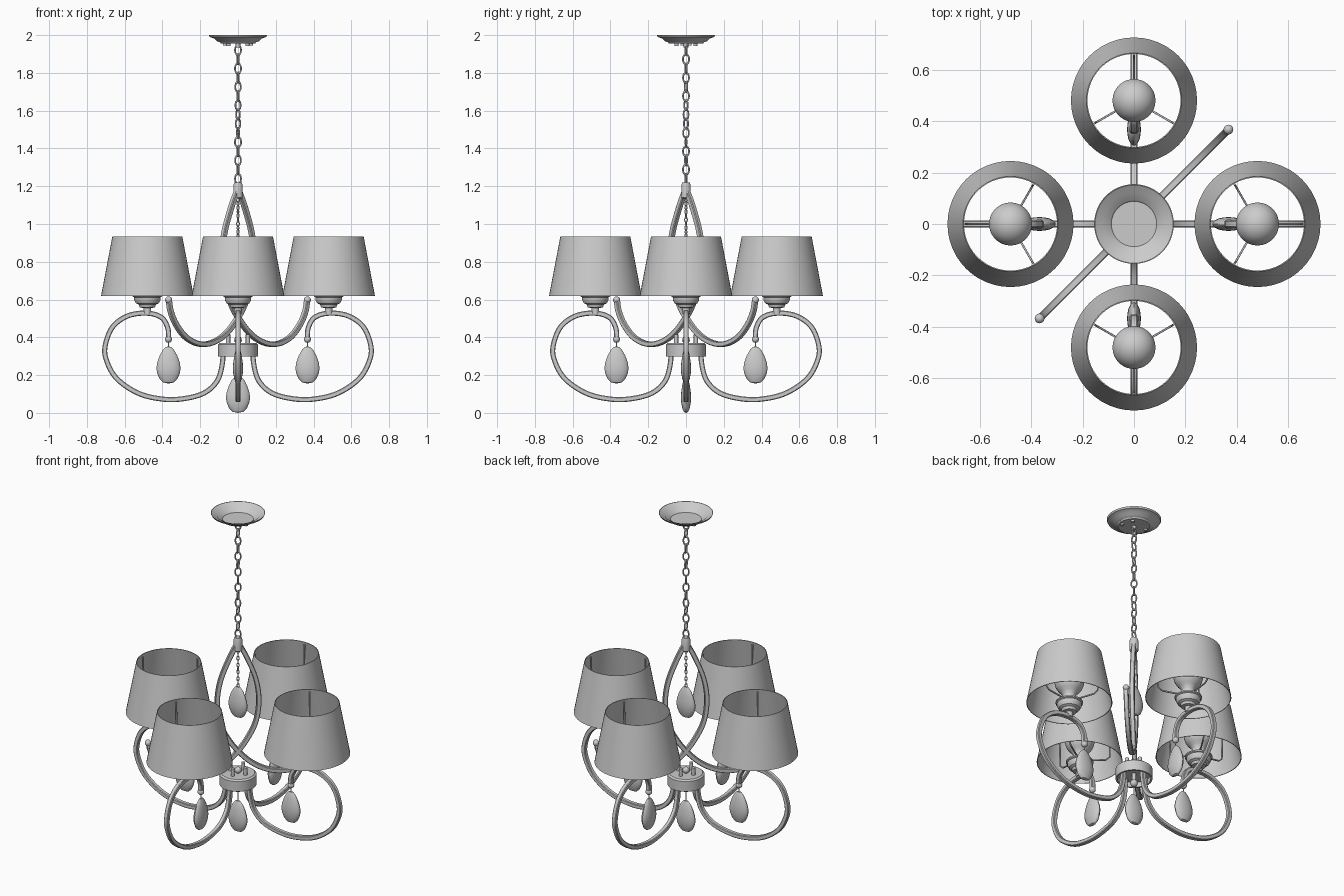
import bpy, bmesh, math, random
from mathutils import Vector, Matrix

if "Cube" in bpy.data.objects:
    bpy.data.objects.remove(bpy.data.objects["Cube"])

random.seed(4)


def finish(name, verts, faces, angle=35):
    me = bpy.data.meshes.new(name)
    me.from_pydata([tuple(v) for v in verts], [], faces)
    bm = bmesh.new()
    bm.from_mesh(me)
    bmesh.ops.remove_doubles(bm, verts=bm.verts, dist=1e-5)
    bmesh.ops.recalc_face_normals(bm, faces=bm.faces)
    bm.to_mesh(me)
    bm.free()
    ob = bpy.data.objects.new(name, me)
    bpy.context.collection.objects.link(ob)
    bpy.ops.object.select_all(action='DESELECT')
    ob.select_set(True)
    bpy.context.view_layer.objects.active = ob
    bpy.ops.object.shade_smooth_by_angle(angle=math.radians(angle))
    return ob


def lathe(name, prof, x=0, y=0, n=32, sx=1, sy=1, rot=0, closed=False):
    """Revolve an (r, z) profile; sx/sy flatten it, rot turns it about z."""
    R = Matrix.Rotation(rot, 3, 'Z')
    verts, faces = [], []
    for r, z in prof:
        for k in range(n):
            a = 2 * math.pi * k / n
            verts.append(R @ Vector((r * math.cos(a) * sx, r * math.sin(a) * sy, z)) + Vector((x, y, 0)))
    m = len(prof)
    for i in range(m if closed else m - 1):
        j = (i + 1) % m
        for k in range(n):
            l = (k + 1) % n
            faces.append((i * n + k, i * n + l, j * n + l, j * n + k))
    return finish(name, verts, faces)


def smooth_path(pts, steps=6):
    p = [Vector(q) for q in pts]
    p = [2 * p[0] - p[1]] + p + [2 * p[-1] - p[-2]]
    out = []
    for i in range(1, len(p) - 2):
        a, b, c, d = p[i - 1:i + 3]
        for s in range(steps):
            t = s / steps
            out.append(0.5 * (2 * b + (c - a) * t + (2 * a - 5 * b + 4 * c - d) * t * t
                              + (3 * b - a - 3 * c + d) * t ** 3))
    return out + [p[-2]]


def sweep(name, path, ang, half, bevel=0.3):
    """Sweep a bevelled square bar along an (r, z) path standing in the plane at angle ang."""
    u = Vector((math.cos(ang), math.sin(ang), 0))
    nrm = Vector((-math.sin(ang), math.cos(ang), 0))
    c = 1 - bevel
    sec = [(1, -c), (1, c), (c, 1), (-c, 1), (-1, c), (-1, -c), (-c, -1), (c, -1)]
    verts, faces = [], []
    for i, p in enumerate(path):
        t = (path[min(i + 1, len(path) - 1)] - path[max(i - 1, 0)]).normalized()
        side = u * -t.y + Vector((0, 0, t.x))
        for a, b in sec:
            verts.append(u * p.x + Vector((0, 0, p.y)) + (side * a + nrm * b) * half)
    for i in range(len(path) - 1):
        for k in range(8):
            l = (k + 1) % 8
            faces.append((i * 8 + k, i * 8 + l, i * 8 + 8 + l, i * 8 + 8 + k))
    faces += [tuple(range(8)), tuple(range(len(verts) - 8, len(verts)))]
    return finish(name, verts, faces)


def ball(name, x, y, z, r, n=16):
    prof = [(r * math.sin(math.pi * i / 10), z - r * math.cos(math.pi * i / 10)) for i in range(11)]
    return lathe(name, prof, x, y, n)


def cyl(name, x, y, z0, z1, r, n=16):
    return lathe(name, [(0, z0), (r, z0), (r, z1), (0, z1)], x, y, n)


def crystal(name, x, y, z0, rot=0):
    prof = [(0, 0), (.028, .006), (.047, .024), (.06, .055), (.064, .08), (.06, .11),
            (.048, .145), (.032, .175), (.015, .193), (0, .197)]
    return lathe(name, [(r, z + z0) for r, z in prof], x, y, 20, sy=.42, rot=rot)


def chain(name, z0, z1, count, width, wire):
    """Interlocked oval links, each turned about a quarter turn from the last."""
    pitch = (z1 - z0) / count
    for i in range(count):
        h = pitch / 2 + wire * 1.6
        rot = math.radians(25 + 90 * i + random.uniform(-20, 20))
        R = Matrix.Rotation(rot, 3, 'Z')
        verts, faces, n, m = [], [], 20, 8
        for k in range(n):
            a = 2 * math.pi * k / n
            for j in range(m):
                b = 2 * math.pi * j / m
                d = wire * math.cos(b)
                v = Vector(((width - wire + d) * math.cos(a), wire * math.sin(b), (h - wire + d) * math.sin(a)))
                verts.append(R @ v + Vector((0, 0, z0 + pitch * (i + .5))))
                k2, j2 = (k + 1) % n, (j + 1) % m
                faces.append((k * m + j, k2 * m + j, k2 * m + j2, k * m + j2))
        finish(f"{name}_link_{i}", verts, faces, 60)


# Ceiling canopy: a thin dish with screws and a chain loop
lathe("canopy", [(.155, 2.0), (.15, 1.99), (.125, 1.982), (.112, 1.968), (.095, 1.962), (.09, 1.955), (0, 1.955),
                 (0, 1.96), (.088, 1.96), (.093, 1.967), (.108, 1.973), (.121, 1.987), (.147, 1.995), (.152, 2.0)],
      n=48, closed=True)
for s in (-1, 1):
    cyl(f"canopy_screw_{s}", .05 * s, .05 * s, 1.942, 1.957, .01)
    cyl(f"canopy_bolt_{s}", .07 * s, -.02 * s, 1.945, 1.957, .01)
cyl("canopy_stem", 0, 0, 1.935, 1.957, .012)

# Suspension chain and top collar
chain("main_chain", 1.215, 1.945, 15, .021, .0048)
lathe("top_collar", [(0, 1.135), (.02, 1.135), (.025, 1.14), (.025, 1.205), (.02, 1.22), (0, 1.22)], n=24)

# Inner pendant
chain("pendant_chain", .905, 1.14, 11, .010, .0028)
crystal("inner_crystal", 0, 0, .715)

# Crossing loop bars in the diagonal plane, with end balls
loop = [(-.010, 1.17), (-.05, 1.09), (-.10, .96), (-.12, .83), (-.107, .70), (-.065, .60), (0, .505), (.09, .42),
        (.19, .373), (.29, .365), (.39, .40), (.465, .47), (.505, .54), (.518, .60)]
for i in range(2):
    a = math.pi / 4 + math.pi * i
    sweep(f"loop_bar_{i}", smooth_path(loop), a, .014)
    ball(f"loop_ball_{i}", .519 * math.cos(a), .519 * math.sin(a), .598, .019)

# Lower hub
lathe("hub", [(0, .37), (.095, .37), (.105, .362), (.105, .298), (.095, .298), (.095, .33), (0, .33)], n=40)
for i in range(4):
    a = math.pi / 2 * i
    cyl(f"hub_post_{i}", .052 * math.cos(a), .052 * math.sin(a), .365, .415, .011)
cyl("hub_stem", 0, 0, .27, .385, .012)
ball("hub_top_knob", 0, 0, .385, .02)
ball("hub_bottom_knob", 0, 0, .27, .022)
cyl("lower_crystal_wire", 0, 0, .19, .26, .003, 8)
crystal("lower_crystal", 0, 0, 0)

# Four lamps, each on a scrolled arm
arm = [(.08, .34), (.083, .26), (.11, .17), (.18, .105), (.29, .075), (.40, .073), (.53, .105), (.645, .185),
       (.70, .29), (.70, .37), (.66, .46), (.58, .515), (.48, .528), (.405, .505), (.372, .45), (.367, .39)]
socket = [(0, .525), (.02, .525), (.02, .555), (.04, .558), (.045, .573), (.06, .58), (.07, .598), (.07, .612),
          (.078, .616), (.078, .624), (.04, .628), (.04, .66), (0, .66)]
bulb = [(.034, .65), (.038, .67)] + [(.084 * math.sin(t), .755 - .084 * math.cos(t))
                                    for t in [math.pi * (.2 + .8 * k / 12) for k in range(13)]]
shade = [(.245, .62), (.185, .935), (.181, .935), (.241, .62)]
for i in range(4):
    a = math.pi / 2 * i
    c, s = math.cos(a), math.sin(a)
    x, y = .48 * c, .48 * s
    sweep(f"arm_{i}", smooth_path(arm), a, .0135)
    ball(f"arm_ball_{i}", .368 * c, .368 * s, .39, .019)
    cyl(f"crystal_wire_{i}", .368 * c, .368 * s, .34, .39, .003, 8)
    crystal(f"arm_crystal_{i}", .368 * c, .368 * s, .155, a)
    lathe(f"socket_{i}", socket, x, y)
    lathe(f"bulb_{i}", bulb, x, y)
    lathe(f"shade_{i}", shade, x, y, 48, closed=True)
    # Wire frame carrying the shade
    for k in range(3):
        spoke = [Vector(p) for p in ((.035, .635), (.15, .65), (.172, .67), (.179, .92))]
        ob = sweep(f"shade_spoke_{i}_{k}", spoke, a + 2 * math.pi * k / 3, .004)
        ob.location = (x, y, 0)
